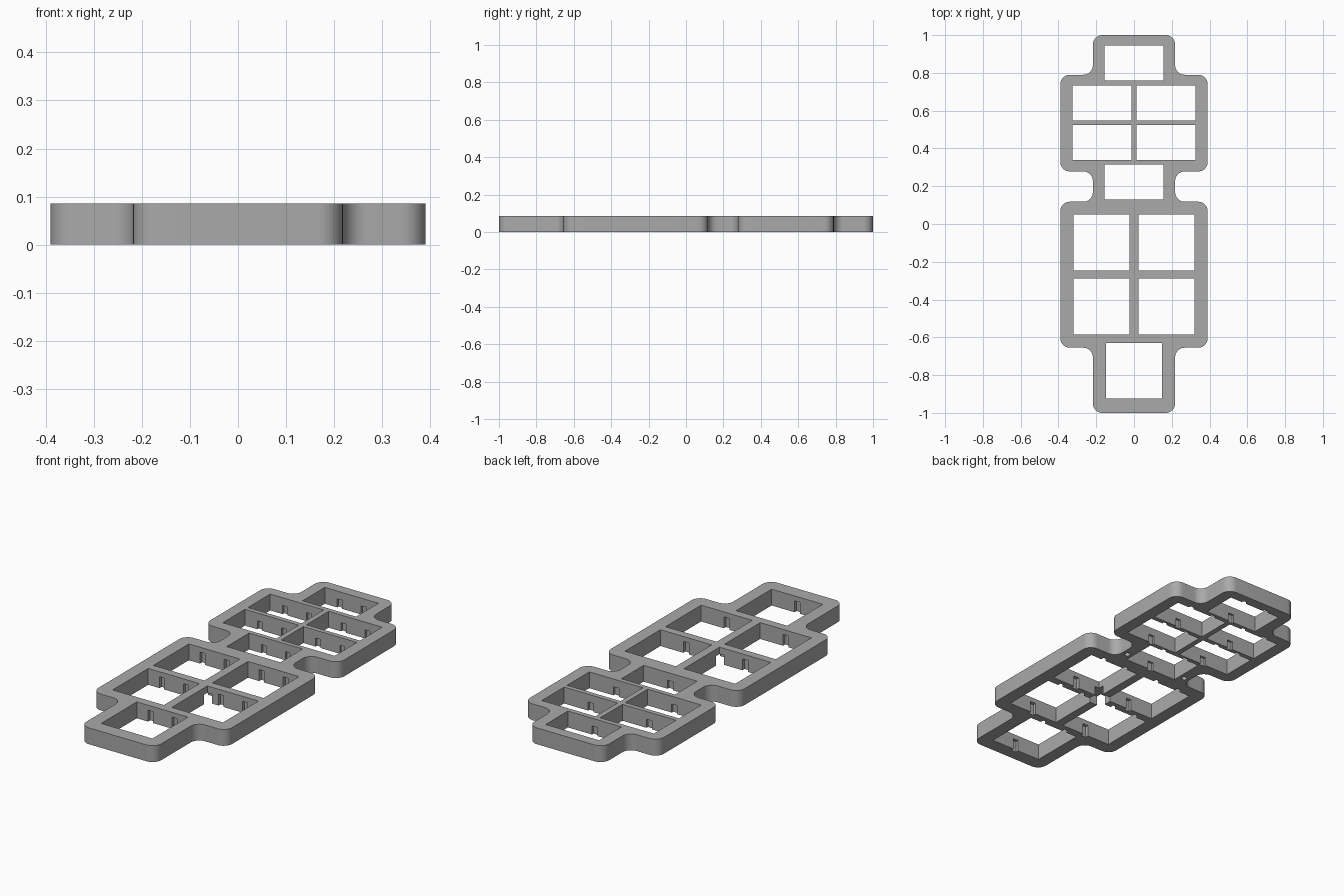
import bpy, bmesh, math
from mathutils import Vector

if "Cube" in bpy.data.objects:
    bpy.data.objects.remove(bpy.data.objects["Cube"], do_unlink=True)

HEIGHT = 0.086
grey = bpy.data.materials.new("plain grey")
grey.use_nodes = True
grey.diffuse_color = (0.4, 0.4, 0.4, 1)
grey.node_tree.nodes["Principled BSDF"].inputs["Base Color"].default_value = (0.4, 0.4, 0.4, 1)


def make_object(name, bm):
    bmesh.ops.recalc_face_normals(bm, faces=bm.faces)
    mesh = bpy.data.meshes.new(name)
    bm.to_mesh(mesh)
    bm.free()
    mesh.materials.append(grey)
    obj = bpy.data.objects.new(name, mesh)
    bpy.context.collection.objects.link(obj)
    return obj


def fillet(corners, radius, steps=10):
    """Round every right-angled corner of a closed outline."""
    points = []
    for i, corner in enumerate(corners):
        p = Vector(corner)
        a = (Vector(corners[i - 1]) - p).normalized() * radius
        b = (Vector(corners[(i + 1) % len(corners)]) - p).normalized() * radius
        for s in range(steps + 1):
            t = math.pi / 2 * s / steps
            points.append(p + a * (1 - math.sin(t)) + b * (1 - math.cos(t)))
    return points


def add_box(bm, x0, x1, y0, y1, z0, z1):
    verts = [bm.verts.new((x, y, z0)) for x, y in ((x0, y0), (x1, y0), (x1, y1), (x0, y1))]
    face = bm.faces.new(verts)
    top = bmesh.ops.extrude_face_region(bm, geom=[face])["geom"]
    bmesh.ops.translate(bm, vec=(0, 0, z1 - z0), verts=[g for g in top if isinstance(g, bmesh.types.BMVert)])


def cut(target, name, bm):
    cutter = make_object(name, bm)
    mod = target.modifiers.new(name, "BOOLEAN")
    mod.operation = "DIFFERENCE"
    mod.solver = "EXACT"
    mod.use_self = True
    mod.object = cutter
    bpy.context.view_layer.objects.active = target
    bpy.ops.object.modifier_apply(modifier=name)
    bpy.data.objects.remove(cutter, do_unlink=True)


# Frame plate: stepped outline with rounded corners
WIDE, NECK = 0.39, 0.218
half = [(NECK, -1), (NECK, -0.655), (WIDE, -0.655), (WIDE, 0.118), (NECK, 0.118),
        (NECK, 0.278), (WIDE, 0.278), (WIDE, 0.79), (NECK, 0.79), (NECK, 1)]
outline = half + [(-x, y) for x, y in reversed(half)]
bm = bmesh.new()
base = bm.faces.new([bm.verts.new((p.x, p.y, 0)) for p in fillet(outline, 0.05)])
top = bmesh.ops.extrude_face_region(bm, geom=[base])["geom"]
bmesh.ops.translate(bm, vec=(0, 0, HEIGHT), verts=[g for g in top if isinstance(g, bmesh.types.BMVert)])
frame = make_object("key_frame", bm)

# Openings: centre x, centre y, half width, half depth
SMALL, LARGE = (0.156, 0.0925), (0.149, 0.148)
openings = [(0, 0.852, *SMALL), (0, 0.222, *SMALL), (0, -0.777, *LARGE)]
for side in (-1, 1):
    openings += [(side * 0.17, y, *SMALL) for y in (0.641, 0.431)]
    openings += [(side * 0.172, y, *LARGE) for y in (-0.098, -0.436)]

bm = bmesh.new()
for x, y, w, d in openings:
    add_box(bm, x - w, x + w, y - d, y + d, -0.1, 0.2)
cut(frame, "opening_cutter", bm)

# Clip notches under the rim: one in each front wall, two in each back wall
bm = bmesh.new()
for x, y, w, d in openings:
    large = d > 0.1
    top_z = 0.06 if large else 0.045
    deep = 0.018 if large else 0.012
    add_box(bm, x - 0.016, x + 0.016, y - d - deep, y - d + 0.02, -0.1, top_z)
    for offset in (-0.07, 0.07):
        add_box(bm, x + offset - 0.014, x + offset + 0.014, y + d - 0.02, y + d + deep, -0.1, top_z)
cut(frame, "notch_cutter", bm)

# Relief under the crossing of the large bars, and blind pin holes beside the waist
bm = bmesh.new()
add_box(bm, -0.05, 0.05, -0.317, -0.217, -0.1, 0.05)
for x in (-0.187, 0.187):
    ring = bmesh.ops.create_cone(bm, cap_ends=True, segments=20, radius1=0.014, radius2=0.014, depth=0.1)
    bmesh.ops.translate(bm, vec=(x, 0.17, 0), verts=ring["verts"])
cut(frame, "underside_cutter", bm)

# Smooth the rounded corners, keep the rims crisp
bpy.ops.object.select_all(action="DESELECT")
frame.select_set(True)
bpy.context.view_layer.objects.active = frame
bpy.ops.object.shade_smooth_by_angle(angle=math.radians(30))
